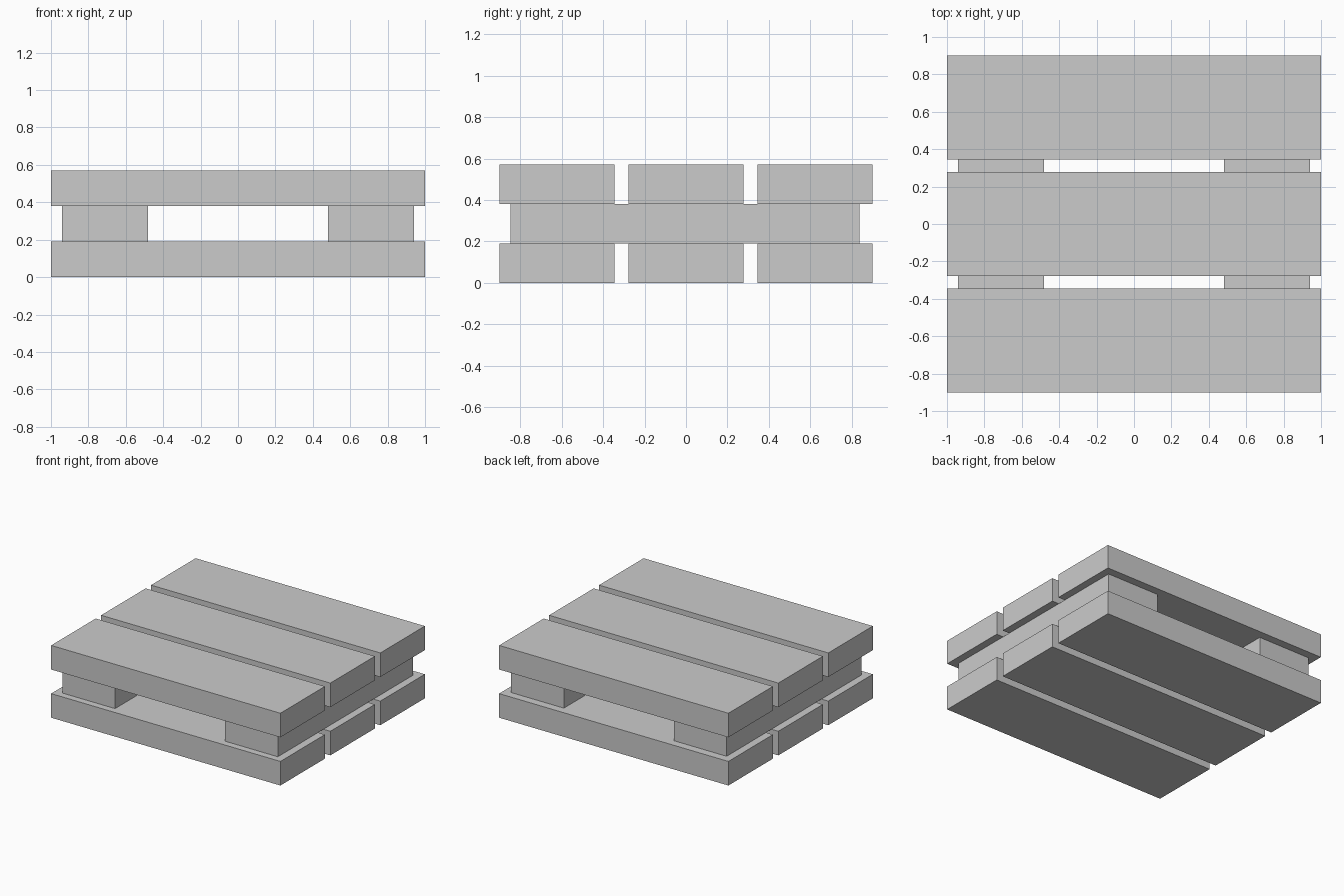
import bpy

if "Cube" in bpy.data.objects:
    bpy.data.objects.remove(bpy.data.objects["Cube"])


def box(name, x, y, z):
    """Box spanning the given (min, max) ranges."""
    spans = (x, y, z)
    bpy.ops.mesh.primitive_cube_add(size=1, location=[(a + b) / 2 for a, b in spans])
    ob = bpy.context.object
    ob.name = name
    ob.scale = [b - a for a, b in spans]
    bpy.ops.object.transform_apply(location=False, rotation=False, scale=True)
    return ob


T = 0.19        # thickness of every layer
SLAT_W = 0.555  # slat width
PITCH = 0.6225  # slat spacing

# Top and bottom decks, three wide slats each
for deck, z in (("bottom", 0), ("top", 2 * T)):
    for i, place in enumerate(("front", "middle", "back")):
        yc = (i - 1) * PITCH
        box(f"{deck}_slat_{place}", (-1, 1), (yc - SLAT_W / 2, yc + SLAT_W / 2), (z, z + T))

# Two runners between the decks
for side, x in (("left", (-0.94, -0.48)), ("right", (0.48, 0.94))):
    box(f"runner_{side}", x, (-0.846, 0.836), (T, 2 * T))
